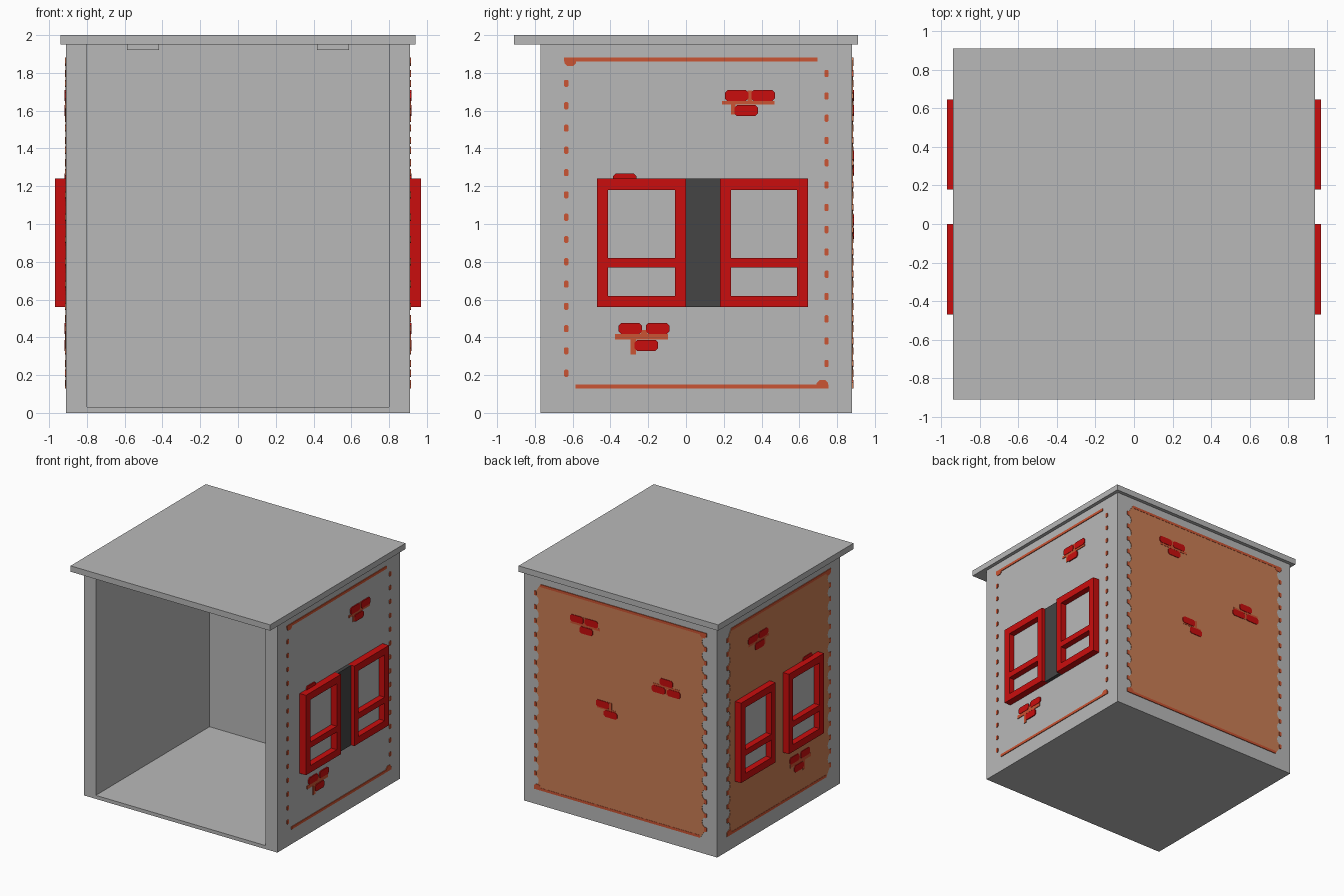
import bpy, bmesh, math

if "Cube" in bpy.data.objects:
    bpy.data.objects.remove(bpy.data.objects["Cube"])


def material(name, rgb):
    m = bpy.data.materials.new(name)
    m.diffuse_color = (*rgb, 1)
    m.use_nodes = True
    m.node_tree.nodes["Principled BSDF"].inputs["Base Color"].default_value = m.diffuse_color
    return m


GREY = material("concrete grey", (0.485, 0.485, 0.485))
DARK = material("dark grey", (0.058, 0.058, 0.058))
RED = material("brick red", (0.59, 0.004, 0.004))
RIM = material("rim orange", (0.60, 0.09, 0.033))
PANEL = material("plaster orange", (0.60, 0.21, 0.09))

# Wall coordinates: u along the wall, z up, d outward from the wall face
SIDES = {
    "right": lambda u, z, d: (0.91 + d, u, z),
    "left": lambda u, z, d: (-0.91 - d, u, z),
    "back": lambda u, z, d: (u, 0.88 + d, z),
}


def prisms(name, side, outlines, d0, d1, mat):
    """One object made of outlines extruded from depth d0 to d1 off a wall."""
    place = SIDES[side]
    bm = bmesh.new()
    for pts in outlines:
        lo = [bm.verts.new(place(u, z, d0)) for u, z in pts]
        hi = [bm.verts.new(place(u, z, d1)) for u, z in pts]
        bm.faces.new(lo)
        bm.faces.new(hi)
        for i in range(len(pts)):
            j = (i + 1) % len(pts)
            bm.faces.new((lo[i], lo[j], hi[j], hi[i]))
    bmesh.ops.recalc_face_normals(bm, faces=bm.faces)
    me = bpy.data.meshes.new(name)
    bm.to_mesh(me)
    bm.free()
    me.materials.append(mat)
    ob = bpy.data.objects.new(name, me)
    bpy.context.collection.objects.link(ob)
    return ob


def rect(u0, u1, z0, z1):
    return [(u0, z0), (u1, z0), (u1, z1), (u0, z1)]


def brick(u, z, w=0.125, h=0.058, c=0.014):
    a, b = w / 2, h / 2
    return [(u - a + c, z - b), (u + a - c, z - b), (u + a, z - b + c), (u + a, z + b - c),
            (u + a - c, z + b), (u - a + c, z + b), (u - a, z + b - c), (u - a, z - b + c)]


def box(name, x0, x1, y0, y1, z0, z1, mat):
    bpy.ops.mesh.primitive_cube_add(size=1, location=((x0 + x1) / 2, (y0 + y1) / 2, (z0 + z1) / 2))
    ob = bpy.context.object
    ob.name = name
    ob.scale = (x1 - x0, y1 - y0, z1 - z0)
    ob.data.materials.append(mat)
    return ob


# Shell hollowed out from the front, roof slab, ceiling blocks
body = box("body_shell", -0.91, 0.91, -0.77, 0.88, 0, 1.95, GREY)
cutter = box("room_cutter", -0.80, 0.80, -1.0, 0.76, 0.03, 2.2, GREY)
cutter.hide_render = True
cutter.hide_viewport = True
cut = body.modifiers.new("hollow", 'BOOLEAN')
cut.operation = 'DIFFERENCE'
cut.solver = 'EXACT'
cut.object = cutter
box("roof_slab", -0.94, 0.94, -0.91, 0.91, 1.95, 2.0, GREY)
for s in (-1, 1):
    x = s * 0.502
    box("ceiling_block", x - 0.085, x + 0.085, -0.085, 0.085, 1.92, 1.955, GREY)

# Heights of the teeth on the low-u and high-u edges of the plaster
LOW = [0.21 + 0.118 * k for k in range(14)]
HIGH = [0.262 + 0.118 * k for k in range(14)]


def bites(u, inward, zs):
    """Scalloped edge: an elliptical bite between each pair of teeth."""
    pts = []
    for a, b in zip(zs, zs[1:]):
        mid, r = (a + b) / 2, (b - a) / 2 - math.copysign(0.012, b - a)
        for k in range(7):
            t = math.pi * k / 6
            pts.append((u + inward * 0.045 * math.sin(t), mid - r * math.cos(t)))
    return pts


def plaster_panel(side, u0, u1):
    outline = [(u0 + 0.06, 0.13), (u1, 0.13)]
    outline += bites(u1, -1, [0.15] + HIGH)
    outline += [(u1 - 0.06, 1.88), (u0, 1.88)]
    outline += bites(u0, 1, [1.86] + LOW[::-1])
    prisms("plaster_panel", side, [outline], -0.005, 0.004, PANEL)


def plaster_rim(side, u0, u1):
    parts = [rect(u0, u1 - 0.06, 1.86, 1.882), rect(u0 + 0.06, u1, 0.128, 0.15),
             brick(u0 + 0.033, 1.857, 0.06, 0.04), brick(u1 - 0.033, 0.153, 0.06, 0.04)]
    parts += [brick(u0 + 0.011, z, 0.022, 0.038, 0.005) for z in LOW]
    parts += [brick(u1 - 0.011, z, 0.022, 0.038, 0.005) for z in HIGH]
    prisms("plaster_rim", side, parts, -0.002, 0.006, RIM)


for side, u0, u1 in (("left", -0.645, 0.755), ("right", -0.645, 0.755), ("back", -0.813, 0.813)):
    if side != "right":          # on the right wall only the rim shows
        plaster_panel(side, u0, u1)
    plaster_rim(side, u0, u1)

# Exposed bricks and the mortar around them
for side in ("left", "right"):
    prisms("exposed_bricks", side, [
        brick(0.268, 1.68), brick(0.408, 1.68), brick(0.318, 1.6),
        brick(-0.295, 0.447), brick(-0.15, 0.447), brick(-0.21, 0.357)], -0.002, 0.009, RED)
    prisms("exposed_mortar", side, [
        rect(0.19, 0.468, 1.632, 1.652), rect(0.325, 0.352, 1.652, 1.708), rect(0.238, 0.262, 1.58, 1.632),
        rect(-0.375, -0.095, 0.389, 0.418), rect(-0.242, -0.205, 0.418, 0.44),
        rect(-0.295, -0.265, 0.31, 0.389)], -0.002, 0.006, RIM)
    prisms("loose_brick", side, [brick(-0.325, 1.238)], -0.002, 0.009, RED)

prisms("exposed_bricks", "back", [
    brick(0.408, 1.68), brick(0.27, 1.68), brick(0.32, 1.6),
    brick(-0.435, 1.36), brick(-0.362, 1.285), brick(-0.505, 1.285),
    brick(0.165, 1.02), brick(0.09, 0.95)], -0.002, 0.009, RED)
prisms("exposed_mortar", "back", [
    rect(0.19, 0.468, 1.632, 1.652), rect(0.325, 0.352, 1.652, 1.708),
    rect(-0.56, -0.31, 1.314, 1.331), rect(-0.442, -0.425, 1.26, 1.314),
    rect(0.04, 0.22, 0.979, 0.991), rect(0.08, 0.105, 0.991, 1.05)], -0.002, 0.006, RIM)

# Window frames with an upper and a lower pane
for side in ("left", "right"):
    for a, b in ((-0.47, 0.0), (0.18, 0.645)):
        i, j = a + 0.057, b - 0.057
        prisms("window_frame", side, [
            rect(a, i, 0.56, 1.24), rect(j, b, 0.56, 1.24),
            rect(i, j, 0.56, 0.62), rect(i, j, 0.77, 0.82), rect(i, j, 1.18, 1.24)], -0.002, 0.06, RED)
        prisms("window_panes", side, [rect(i, j, 0.62, 0.77), rect(i, j, 0.82, 1.18)], -0.001, 0.008, GREY)

# Dark infill between the right-hand windows
prisms("window_infill", "right", [rect(0.0, 0.18, 0.56, 1.24)], -0.002, 0.03, DARK)
